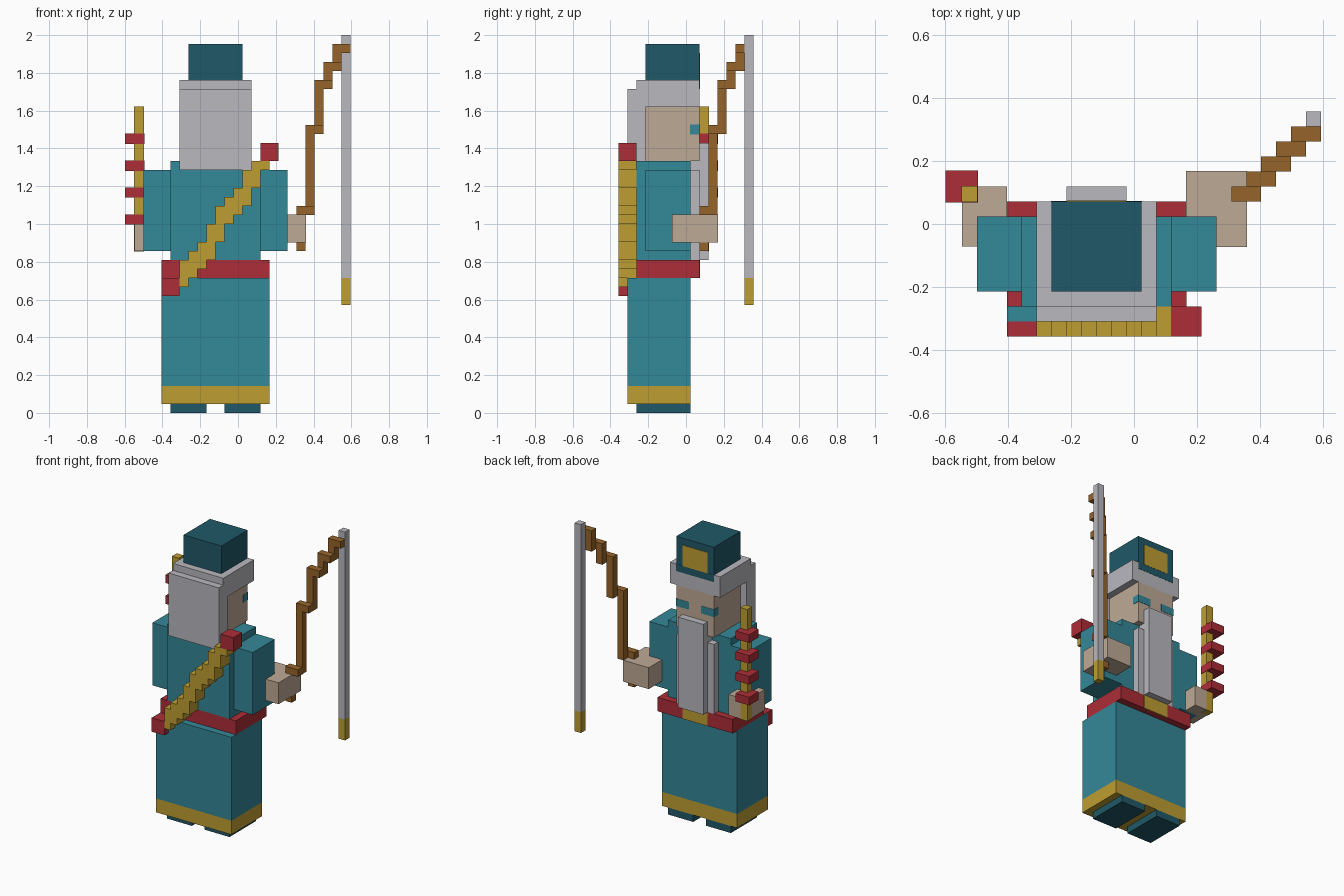
import bpy
import bmesh
from mathutils import Matrix, Vector

cube = bpy.data.objects.get("Cube")
if cube:
    bpy.data.objects.remove(cube, do_unlink=True)

UNIT = 2 / 42                      # one block
ORIGIN = Vector((-2.5, 0.5, 0))    # body axis, in blocks
SKIN_PAD = 0.04                    # lift that keeps overlapping faces apart


def material(name, hex_code):
    def linear(c):
        return c / 12.92 if c <= 0.04045 else ((c + 0.055) / 1.055) ** 2.4
    rgb = [linear(b / 255) for b in bytes.fromhex(hex_code)]
    mat = bpy.data.materials.new(name)
    mat.use_nodes = True
    mat.diffuse_color = (*rgb, 1)
    shader = mat.node_tree.nodes["Principled BSDF"]
    shader.inputs["Base Color"].default_value = (*rgb, 1)
    shader.inputs["Roughness"].default_value = 0.9
    return mat


teal = material("teal cloth", "348898")
navy = material("dark teal cloth", "205868")
gold = material("gold", "BE9E32")
red = material("red", "AC2D37")
silver = material("silver hair", "B8B8BF")
skin = material("skin", "BEAA96")
wood = material("brown wood", "96642A")


def part(name, mat, *boxes, mirror=False, pad=0.0):
    """Blocks given as (x range, y range, z range) around the body axis."""
    boxes = list(boxes)
    if mirror:
        boxes += [((-x[1], -x[0]), y, z) for x, y, z in boxes]
    bm = bmesh.new()
    for box in boxes:
        low = Vector([r[0] - pad for r in box])
        high = Vector([r[1] + pad for r in box])
        place = Matrix.Translation(((low + high) / 2 + ORIGIN) * UNIT)
        scale = Matrix.Diagonal((high - low) * UNIT).to_4x4()
        bmesh.ops.create_cube(bm, size=1, matrix=place @ scale)
    mesh = bpy.data.meshes.new(name)
    bm.to_mesh(mesh)
    bm.free()
    mesh.materials.append(mat)
    obj = bpy.data.objects.new(name, mesh)
    bpy.context.collection.objects.link(obj)


def wide(half):
    return (-half, half)


# Robe, from the shoes up
part("shoes", navy, ((1, 5), (-6, 0), (0, 1)), mirror=True)
part("hem", gold, (wide(6), (-7, 0), (1, 3)))
part("skirt", teal, (wide(6), (-7, 0), (3, 15)))
part("belt", red, (wide(6), (-6, 1), (15, 17)))
part("buckle", gold, (wide(2), (0.9, 1.05), (15, 17)))
part("torso", teal, (wide(5), (-6, 0), (17, 28)))
part("sleeves", teal, ((5, 8), (-5, 0), (18, 27)), mirror=True)

# Hands
part("bow_hand", skin, ((6, 10), (-2, 3), (19, 22)), pad=SKIN_PAD)
part("rod_hand", skin, ((-9, -6), (-2, 2), (18, 21)))

# Head, hair and hat
part("head", skin, (wide(3), (-5, 1), (28, 34)))
part("eyes", teal, ((1, 3), (0, 1), (31, 32)), mirror=True, pad=SKIN_PAD)
part("hair", silver,
     (wide(4), (-6, 1), (34, 37)),
     (wide(4), (-6, -5), (28, 34)),
     (wide(4), (-7, -6), (27, 36)))
part("beard", silver, (wide(2), (0, 2), (17, 30)))
part("beard_sides", silver, ((2, 3), (0, 1), (17, 27)), mirror=True)
part("hat", navy, (wide(3), (-5, 1), (37, 41)))
part("hat_brim", navy, (wide(3), (0.9, 1.03), (36, 37)))
part("hat_badge", gold, (wide(2), (0.9, 1.06), (37, 40)))

# Diagonal strap across the back, one column per step
STRAP_Y = (-8, -6)
bottoms = [14, 15, 16, 17, 19, 21, 22, 23, 25, 27]
tops = [17, 18, 19, 21, 23, 24, 25, 27, 28, 28]
part("strap", gold, *[((i - 4, i - 3), STRAP_Y, span)
                      for i, span in enumerate(zip(bottoms, tops))])
part("strap_knobs", red,
     ((5, 7), STRAP_Y, (28, 30)),
     ((-6, -4), STRAP_Y, (13, 15)))

# Rod with red tags
part("rod", gold, ((-9, -8), (1, 2), (18, 34)), pad=SKIN_PAD)
part("rod_tags", red, *[((-10, -8), (1, 3), (z, z + 1))
                        for z in range(21, 31, 3)], pad=2 * SKIN_PAD)

# Stepped wooden arm leading to the hanging staff
steps = []
for k, (low, high) in enumerate([(18, 23), (22, 32), (31, 37), (36, 39), (38, 41)]):
    x, y = 9 + k, (1 + k, 2 + k)
    steps.append(((x, x + 1), y, (low, high)))
    steps.append(((x + 1, x + 2), y, (high - 1, high)))
part("wooden_arm", wood, *steps)
part("staff", silver, ((14, 15), (6, 7), (15, 42)))
part("staff_tip", gold, ((14, 15), (6, 7), (12, 15)))
